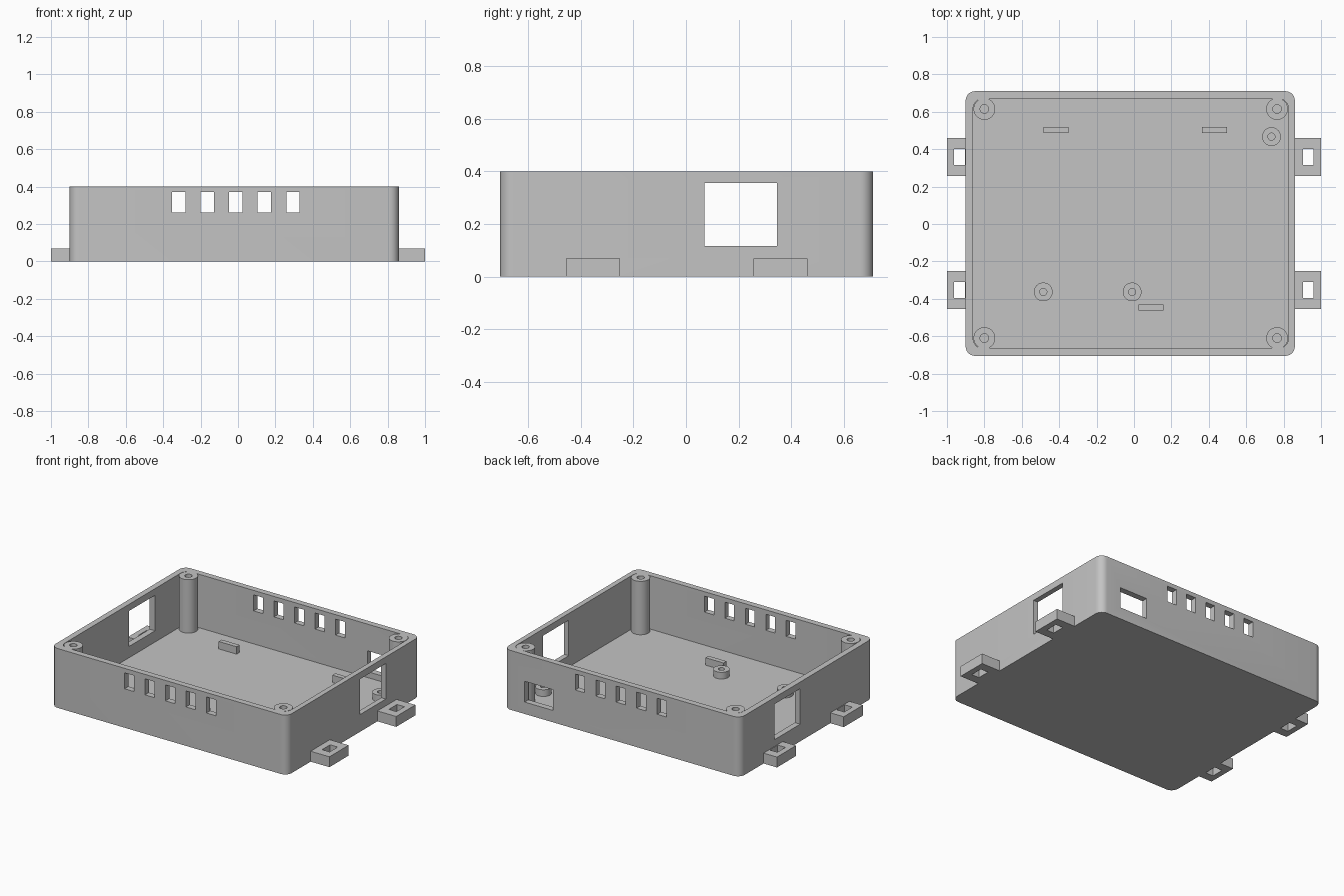
import bpy
import bmesh
from math import cos, sin, pi, radians
from mathutils import Vector

if "Cube" in bpy.data.objects:
    bpy.data.objects.remove(bpy.data.objects["Cube"], do_unlink=True)

grey = bpy.data.materials.new("grey plastic")
grey.use_nodes = True
grey.diffuse_color = (0.55, 0.55, 0.55, 1)
grey.node_tree.nodes["Principled BSDF"].inputs["Base Color"].default_value = grey.diffuse_color

HEIGHT, FLOOR, RADIUS = 0.40, 0.04, 0.05


def make(name, bm):
    bmesh.ops.remove_doubles(bm, verts=bm.verts, dist=1e-5)
    bmesh.ops.recalc_face_normals(bm, faces=bm.faces)
    mesh = bpy.data.meshes.new(name)
    bm.to_mesh(mesh)
    bm.free()
    mesh.materials.append(grey)
    obj = bpy.data.objects.new(name, mesh)
    bpy.context.collection.objects.link(obj)
    return obj


def box(name, x, y, z):
    bm = bmesh.new()
    bmesh.ops.create_cube(bm, size=1)
    for v in bm.verts:
        v.co = [(a + b) / 2 + c * (b - a) for c, (a, b) in zip(v.co, (x, y, z))]
    return make(name, bm)


def rounded_box(name, x, y, z, steps=8):
    bm = bmesh.new()
    ring = []
    for k, (i, j) in enumerate(((1, 1), (0, 1), (0, 0), (1, 0))):
        cx = x[i] + (RADIUS if i == 0 else -RADIUS)
        cy = y[j] + (RADIUS if j == 0 else -RADIUS)
        for s in range(steps + 1):
            a = (k + s / steps) * pi / 2
            ring.append(bm.verts.new((cx + RADIUS * cos(a), cy + RADIUS * sin(a), z[0])))
    base = bm.faces.new(ring)
    top = bmesh.ops.extrude_face_region(bm, geom=[base])["geom"]
    bmesh.ops.translate(bm, vec=(0, 0, z[1] - z[0]),
                        verts=[g for g in top if isinstance(g, bmesh.types.BMVert)])
    return make(name, bm)


def tube(name, x, y, outer, inner, top):
    # Lathed pillar with a blind screw hole
    profile = [(0, FLOOR), (inner, FLOOR), (inner, top), (outer, top),
               (outer, FLOOR / 2), (0, FLOOR / 2)]
    bm = bmesh.new()
    verts = [bm.verts.new((r, 0, z)) for r, z in profile]
    edges = [bm.edges.new(pair) for pair in zip(verts, verts[1:])]
    bmesh.ops.spin(bm, geom=verts + edges, axis=(0, 0, 1), cent=(0, 0, 0),
                   angle=2 * pi, steps=40)
    bmesh.ops.translate(bm, vec=Vector((x, y, 0)), verts=bm.verts)
    return make(name, bm)


def activate(obj):
    bpy.ops.object.select_all(action="DESELECT")
    obj.select_set(True)
    bpy.context.view_layer.objects.active = obj


def cut(obj, cutter):
    activate(obj)
    mod = obj.modifiers.new("cut", "BOOLEAN")
    mod.operation, mod.solver, mod.object = "DIFFERENCE", "EXACT", cutter
    bpy.ops.object.modifier_apply(modifier=mod.name)
    bpy.data.objects.remove(cutter, do_unlink=True)


def smooth(obj):
    activate(obj)
    bpy.ops.object.shade_smooth_by_angle(angle=radians(30))


# Open tray
tray = rounded_box("tray", (-0.90, 0.86), (-0.705, 0.71), (0, HEIGHT))
cut(tray, rounded_box("cavity", (-0.86, 0.825), (-0.664, 0.669), (FLOOR, HEIGHT + 0.1)))

# Vent slots through the front and back walls
for i in range(5):
    cx = -0.317 + 0.1525 * i
    cut(tray, box("slot", (cx - 0.035, cx + 0.035), (-1, 1), (0.262, 0.37)))

# Large side windows and the small back port
cut(tray, box("window", (-1.2, 1.2), (0.07, 0.345), (0.116, 0.355)))
cut(tray, box("port", (0.495, 0.705), (0.6, 0.9), (0.08, 0.22)))
smooth(tray)

# Corner screw posts
for side, x in (("left", 0.765), ("right", -0.80)):
    for end, y in (("front", -0.61), ("back", 0.615)):
        smooth(tube(f"{end}_{side}_post", x, y, 0.058, 0.023, HEIGHT))

# Short board standoffs
for i, (x, y) in enumerate(((-0.485, -0.363), (-0.01, -0.363), (0.735, 0.467))):
    smooth(tube(f"standoff_{i + 1}", x, y, 0.05, 0.019, 0.085))

# Locating ribs on the floor
for i, (x, y) in enumerate(((-0.418, 0.503), (0.43, 0.503), (0.09, -0.447))):
    box(f"rib_{i + 1}", (x - 0.067, x + 0.067), (y - 0.016, y + 0.016), (FLOOR / 2, 0.09))

# Slotted mounting tabs
for side, x, hole in (("left", (0.84, 1.0), (0.904, 0.96)),
                      ("right", (-1.0, -0.88), (-0.962, -0.904))):
    for end, y in (("front", -0.353), ("back", 0.358)):
        tab = box(f"{end}_{side}_tab", x, (y - 0.102, y + 0.102), (0, 0.07))
        cut(tab, box("tab_slot", hole, (y - 0.043, y + 0.043), (-0.1, 0.2)))
